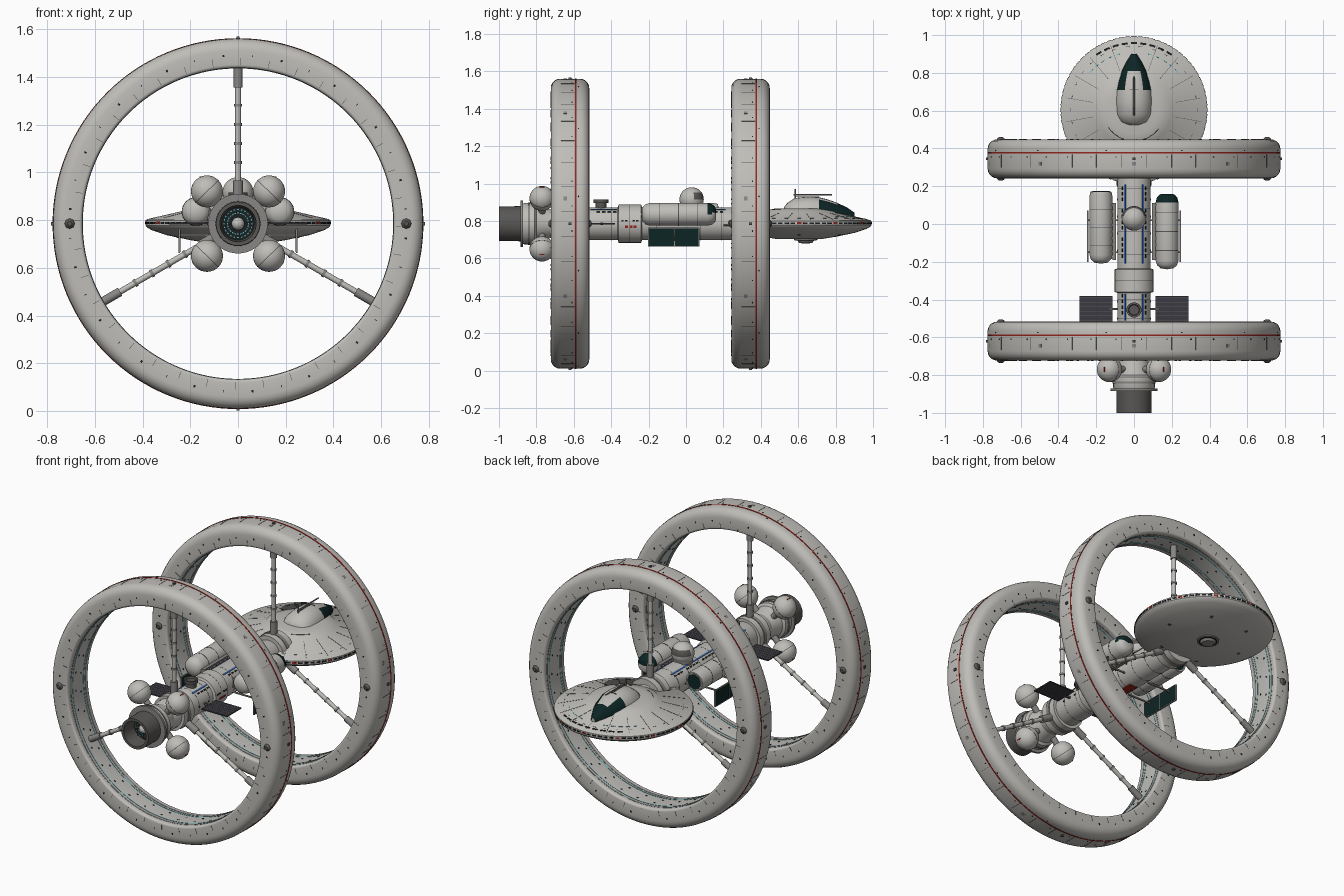
import bpy, bmesh
from math import sin, cos, pi, radians, atan2
from mathutils import Matrix, Vector

if "Cube" in bpy.data.objects:
    bpy.data.objects.remove(bpy.data.objects["Cube"])

CZ = 0.785          # height of the main axis
SY = 0.605          # saucer centre
RINGS = (-0.62, 0.345)
made = []


def material(name, *rgb):
    m = bpy.data.materials.new(name)
    m.use_nodes = True
    m.diffuse_color = (*rgb, 1)
    m.node_tree.nodes["Principled BSDF"].inputs["Base Color"].default_value = (*rgb, 1)
    return m


HULL = material("hull grey", .52, .51, .48)
MID = material("mid grey", .25, .24, .23)
DARK = material("dark grey", .10, .095, .09)
BLACK = material("window black", .012, .015, .015)
GLASS = material("teal glass", .004, .018, .018)
RED = material("red", .30, .018, .012)
CYAN = material("cyan", .08, .50, .55)
BLUE = material("blue", .04, .13, .42)
SOLAR = material("solar panel", .045, .042, .055)


def finish(name, bm, *mats):
    bmesh.ops.remove_doubles(bm, verts=bm.verts, dist=1e-5)
    bmesh.ops.recalc_face_normals(bm, faces=bm.faces)
    me = bpy.data.meshes.new(name)
    bm.to_mesh(me)
    bm.free()
    for m in mats:
        me.materials.append(m)
    ob = bpy.data.objects.new(name, me)
    bpy.context.collection.objects.link(ob)
    made.append(ob)
    return ob


def lathe(name, profile, mat, mtx=None, seg=32, closed=False):
    """Spin (radius, height) points around local z."""
    bm = bmesh.new()
    rows = [[bm.verts.new((r * cos(2 * pi * i / seg), r * sin(2 * pi * i / seg), h))
             for i in range(seg)] for r, h in profile]
    for a, b in zip(rows, rows[1:] + (rows[:1] if closed else [])):
        for i in range(seg):
            j = (i + 1) % seg
            bm.faces.new((a[i], a[j], b[j], b[i]))
    if mtx:
        bm.transform(mtx)
    return finish(name, bm, mat)


def paint(ob, mat, rule):
    ob.data.materials.append(mat)
    for p in ob.data.polygons:
        if rule(p.center):
            p.material_index = 1


def along_y(x=0, y=0, z=CZ):
    return Matrix.Translation((x, y, z)) @ Matrix.Rotation(-pi / 2, 4, 'X')


def hoop(name, mat, r0, r1, y0, y1, seg=128):
    return lathe(name, [(r0, y0), (r1, y0), (r1, y1), (r0, y1)], mat, along_y(), seg, True)


def tube(name, mat, p, q, r, seg=12):
    d = Vector(q) - Vector(p)
    m = Matrix.Translation(p) @ d.to_track_quat('Z', 'Y').to_matrix().to_4x4()
    return lathe(name, [(0, 0), (r, 0), (r, d.length), (0, d.length)], mat, m, seg)


def boxes(name, mat, items):
    bm = bmesh.new()
    for m, size in items:
        bmesh.ops.create_cube(bm, size=1, matrix=m @ Matrix.Diagonal((*size, 1)))
    return finish(name, bm, mat)


def at(x, y, z):
    return Matrix.Translation((x, y, z))


def polar(deg, r, y):
    """Local x points out from the main axis."""
    return at(0, y, CZ) @ Matrix.Rotation(-radians(deg), 4, 'Y') @ at(r, 0, 0)


def dish(deg, r, z, tilt=0):
    """Local x points out from the saucer centre."""
    return at(0, SY, z) @ Matrix.Rotation(radians(deg), 4, 'Z') @ at(r, 0, 0) @ Matrix.Rotation(tilt, 4, 'Y')


def ball(name, mat, loc, r):
    return lathe(name, [(r * sin(pi * i / 16), -r * cos(pi * i / 16)) for i in range(17)], mat, at(*loc))


# Habitat rings with rounded section, painted bands, windows and spokes
def ring_section():
    pts = []
    for cr, cy, rad, start in ((.725, .053, .05, 0), (.666, .089, .014, 90),
                               (.666, -.089, .014, 180), (.725, -.053, .05, 270)):
        for i in range(6):
            a = radians(start + 18 * i)
            pts.append((cr + rad * cos(a), cy + rad * sin(a)))
    return pts


for k, y in enumerate(RINGS):
    tag = ("front", "rear")[k]
    lathe(tag + "_ring", ring_section(), HULL, along_y(0, y), 128, True)
    hoop(tag + "_ring_red_stripe", RED, .770, .7768, y + .027, y + .035)
    for s in (-1, 1):
        hoop(tag + "_ring_cyan_line", CYAN, .6503, .656, y + s * .052 - .002, y + s * .052 + .002)
        hoop(tag + "_ring_inner_band", MID, .6508, .656, y + s * .070 - .005, y + s * .070 + .005)
    marks, lines = [], []
    for i in range(36):
        a = 5 + 10 * i
        for s in (-1, 1):
            lines.append((polar(a + 4, .679, y + s * .1025), (.032, .003, .002)))
            marks.append((polar(a, .705, y + s * .1025), (.010, .004, .008 if i % 2 else .003)))
            marks.append((polar(a + s, .652, y + s * .025), (.004, .007, .010)))
        lines.append((polar(a, .775, y - .012), (.002, .07, .002)))
        marks.append((polar(a + 2, .775, y + .010), (.003, .006, .006)))
        if i % 3 == 0:
            marks.append((polar(a + 6, .775, y + .045), (.003, .006, .008)))
    boxes(tag + "_ring_windows", BLACK, marks)
    boxes(tag + "_ring_panel_lines", DARK, lines)
    boxes(tag + "_ring_access_hatches", MID, [(polar(a, .774, y - .025), (.004, .018, .020)) for a in range(10, 360, 40)])
    # thruster knobs on both faces and on the rim
    for s in (-1, 1):
        for a in (0, 180):
            lathe(tag + "_ring_thruster", [(0, -.004), (.024, -.004), (.018, .006), (.01, .012), (0, .012)], DARK,
                  polar(a, .705, y + s * .103) @ Matrix.Rotation(-s * pi / 2, 4, 'X'), 8)
    boxes(tag + "_ring_rim_knobs", DARK, [(polar(a, .776, y), (.014, .014, .014)) for a in (0, 90, 180, 270)])
    # spokes
    for a in (90, 210, 330):
        def pt(r):
            return polar(a, r, y).translation
        tube(tag + "_spoke", HULL, pt(.08), pt(.655), .0125)
        tube(tag + "_spoke_sleeve", MID, pt(.57), pt(.66), .019)
        tube(tag + "_spoke_root", MID, pt(.08), pt(.18), .021)
        for r in (.25, .33, .41, .49):
            tube(tag + "_spoke_collar", MID, pt(r), pt(r + .012), .0165)
    hoop(tag + "_hub", HULL, .06, .105, y - .05, y + .05, 40)
    hoop(tag + "_hub_band", MID, .06, .109, y - .012, y + .012, 40)

# Central body
lathe("main_body", [(0, -.74), (.07, -.74), (.088, -.70), (.088, -.365), (.102, -.36), (.102, -.24), (.088, -.235),
                    (.088, .24), (.08, .30), (.07, .40), (.05, .50), (.03, .56), (0, .56)], HULL, along_y(), 40)
for y in (-.50, -.40, -.30, -.16, -.04, .08, .19):
    r = .1025 if -.36 < y < -.24 else .0885
    hoop("body_panel_ring", DARK, r - .01, r, y - .0012, y + .0012, 40)
slots = []
for i in range(24):
    y = -.50 + .03 * i
    if not -.38 < y < -.22:
        slots += [(polar(a, .088, y), (.007, .018, .009)) for a in (46, 134) if i % 5]
        slots += [(polar(a, .088, y), (.006, .010, .006)) for a in (0, 180) if i % 3 == 0]
boxes("body_windows", BLACK, slots)
boxes("body_blue_stripes", BLUE, [(polar(a, .088, y), (.007, l, .008)) for a in (58, 122)
                                  for y, l in ((-.44, .14), (.0, .42))])
boxes("body_side_dashes", BLACK, [(polar(a, .1015, -.30 + .02 * i), (.006, .012, .008))
                                  for a in (9, 171) for i in (-2, -1, 1, 2)])
boxes("body_side_marks", RED, [(polar(a, .1015, -.295 + .022 * i), (.006, .016, .012))
                               for a in (-9, 189) for i in (-1, 0, 1)])
boxes("belly_red_panel", RED, [(polar(270, .0875, -.07), (.008, .13, .05))])

# Dorsal hatch and observation dome
lathe("dorsal_hatch", [(0, .86), (.03, .86), (.03, .895), (.04, .897), (.04, .915), (.03, .915), (.026, .906), (0, .906)],
      DARK, at(0, -.455, 0), 24)
tube("dome_pedestal", MID, (0, .03, .85), (0, .03, .885), .055, 24)
paint(ball("observation_dome", HULL, (0, .03, .915), .065), DARK, lambda c: c.y > .045 and .91 < c.z < .955)

# Engine section
lathe("engine_collar", [(0, -.875), (.105, -.875), (.11, -.865), (.11, -.81), (.095, -.80), (.085, -.76),
                        (.075, -.72), (0, -.72)], HULL, along_y(), 40)
hoop("engine_flange", MID, .06, .125, -.885, -.872, 40)
hoop("engine_band", MID, .09, .114, -.845, -.835, 40)
lathe("engine_nozzle", [(0, -.90), (.068, -.90), (.076, -1), (.092, -1), (.094, -.88), (0, -.88)], DARK, along_y(), 40)
tube("nozzle_plate", BLACK, (0, -.907, CZ), (0, -.898, CZ), .069, 32)
boxes("engine_glow_marks", CYAN, [(polar(a, r, -.908), (.004, .004, .007)) for r in (.044, .059)
                                  for a in range(0, 360, 15)])
boxes("engine_fins", DARK, [(polar(a, .045, -.912), (.030, .02, .004)) for a in range(8, 360, 45)])
ball("engine_core", HULL, (0, -.915, CZ), .027)
for sx in (-1, 1):
    for z in (.92, .65):
        centre = at(sx * .13, -.77, z)
        ball("fuel_tank", HULL, centre.translation, .067)
        d = atan2(z - CZ, sx * .13)
        lathe("fuel_tank_seam", [(.065, -.0015), (.0675, -.0015), (.0675, .0015), (.065, .0015)], DARK,
              centre @ Matrix.Rotation(pi / 2 - d, 4, 'Y'), 32, True)
        boxes("fuel_tank_mark", RED, [(centre @ Matrix.Rotation(-d - sx * .35, 4, 'Y') @ at(.0665, 0, 0), (.004, .026, .006))])
        tube("fuel_tank_strut", MID, (0, -.77, CZ), (sx * .1, -.77, CZ + (z - CZ) * .8), .018)

# Side pods, lattice mounts, hanging panels and solar wings
for sx, y0, y1 in ((-1, -.21, .17), (1, -.24, .16)):
    cap = [(.06, y1 - .02), (.056, y1), (0, y1)] if sx < 0 else [(.06, y1 - .045), (.055, y1 - .022), (.042, y1 - .006),
                                                                 (.03, y1), (0, y1)]
    pod = lathe("side_pod", [(0, y0), (.035, y0 + .006), (.053, y0 + .022), (.06, y0 + .045)] + cap, HULL,
                along_y(sx * .175, 0, .835), 32)
    for t in (.25, .5, .75):
        y = y0 + (y1 - y0) * t
        lathe("side_pod_band", [(.055, y - .002), (.061, y - .002), (.061, y + .002), (.055, y + .002)], DARK,
              along_y(sx * .175, 0, .835), 32, True)
    if sx > 0:
        paint(pod, GLASS, lambda c: c.y > .116 and c.z > .84)
    else:
        tube("side_pod_window_frame", MID, (-.175, y1 - .004, .835), (-.175, y1 + .002, .835), .054, 8)
        tube("side_pod_window", GLASS, (-.175, y1 - .004, .835), (-.175, y1 + .004, .835), .046, 8)
    boxes("pod_lattice", MID, [(at(sx * .112, -.18 + .035 * i, .815), (.03, .012, .05)) for i in range(9)]
          + [(at(sx * .105, -.04, z), (.02, .3, .008)) for z in (.79, .84)])
    boxes("hanging_panel", GLASS, [(at(sx * .245, -.065 + .068 * s, .713), (.008, .13, .095)) for s in (-1, 1)])
    boxes("hanging_panel_frame", MID, [(at(sx * .246, -.065, z), (.008, .27, .004)) for z in (.664, .762)]
          + [(at(sx * .246, y, .713), (.008, .004, .1)) for y in (-.2, -.065, .07)]
          + [(at(sx * .165, y, .738), (.16, .008, .008)) for y in (-.15, .02)])
    boxes("solar_wing", SOLAR, [(at(sx * .202, -.45, .785), (.175, .14, .006))])
    boxes("solar_wing_ribs", DARK, [(at(sx * .202, -.51 + .024 * i, .785), (.175, .002, .008)) for i in range(6)]
          + [(at(sx * .10, -.45, .785), (.06, .012, .012))])
    tube("forward_boom", DARK, (sx * .085, .20, .775), (sx * .10, .42, .775), .006, 8)

# Saucer
lathe("saucer", [(0, .702), (.12, .703), (.20, .716), (.30, .737), (.36, .757), (.382, .770), (.387, .777), (.387, .799),
                 (.38, .804), (.205, .844), (.198, .851), (.13, .866), (0, .868)], HULL, at(0, SY, 0), 72)
slope = atan2(.040, .175)
def deck(deg, r):
    return dish(deg, r, .804 + (.38 - r) * .2286, slope)


boxes("saucer_panel_lines", DARK, [(deck(a, .29), (.15, .002, .002)) for a in range(10, 360, 20)]
      + [(deck(a, .335), (.002, .020, .002)) for a in range(0, 360, 12)])
boxes("saucer_rim_windows", BLACK, [(dish(a, .3865, .788), (.005, .024, .009)) for a in range(0, 360, 5) if a % 30])
boxes("saucer_rim_red_marks", RED, [(dish(a, .3865, .788), (.005, .024, .010)) for a in range(0, 360, 30)])
boxes("saucer_nose_windows", BLACK, [(deck(a, .352), (.010, .032, .004)) for a in range(58, 123, 8)])
boxes("saucer_cyan_marks", CYAN, [(deck(a, .305), (.003, .024, .004)) for a in range(42, 139, 8) if abs(a - 90) > 12])
boxes("saucer_deck_arcs", BLACK, [(dish(a, .165, .858, .23), (.003, .02, .003))
                                  for a in list(range(218, 252, 6)) + list(range(290, 324, 6))])
boxes("saucer_belly_lights", DARK, [(dish(a, .25, .7262, -.21), (.016, .016, .004)) for a in range(0, 360, 60)])
lathe("belly_sensor", [(.062, .708), (.062, .697), (.045, .695), (.035, .682), (0, .678)], MID, at(0, .64, 0), 24)
lathe("belly_sensor_ring", [(.045, .694), (.052, .694), (.052, .70), (.045, .70)], BLACK, at(0, .64, 0), 24, True)

# Cockpit canopy lofted from half-ellipse sections: (y, half width, top z)
stations = ((.525, .05, .875), (.54, .082, .895), (.58, .098, .922), (.65, .102, .930), (.71, .098, .927),
            (.76, .086, .914), (.81, .068, .896), (.86, .042, .872), (.90, .016, .845))
bm = bmesh.new()
N = 12
rows = []
for y, w, t in stations:
    base = .80
    rows.append([bm.verts.new((w * cos(pi * i / N), y, base + (t - base) * sin(pi * i / N) ** .7)) for i in range(N + 1)])
for k in range(len(rows) - 1):
    for i in range(N):
        f = bm.faces.new((rows[k][i], rows[k][i + 1], rows[k + 1][i + 1], rows[k + 1][i]))
        if k >= 4 and (i in (1, 2, 3, N - 4, N - 3, N - 2) or k >= 6):
            f.material_index = 1
bm.faces.new(rows[0])
bm.faces.new(rows[-1])
finish("cockpit_canopy", bm, HULL, GLASS)
boxes("cockpit_seams", DARK, [(at(0, .65, .930), (.003, .13, .003)), (at(0, .71, .926), (.05, .003, .004))])

# Antenna mast on the saucer
tube("antenna_mast", MID, (0, .585, .90), (0, .585, .97), .004, 8)
tube("antenna_boom", MID, (0, .575, .940), (0, .78, .940), .004, 8)

# Smooth shading with sharp edges kept
bpy.ops.object.select_all(action='DESELECT')
for ob in made:
    ob.select_set(True)
bpy.context.view_layer.objects.active = made[0]
bpy.ops.object.shade_smooth_by_angle(angle=radians(35))
